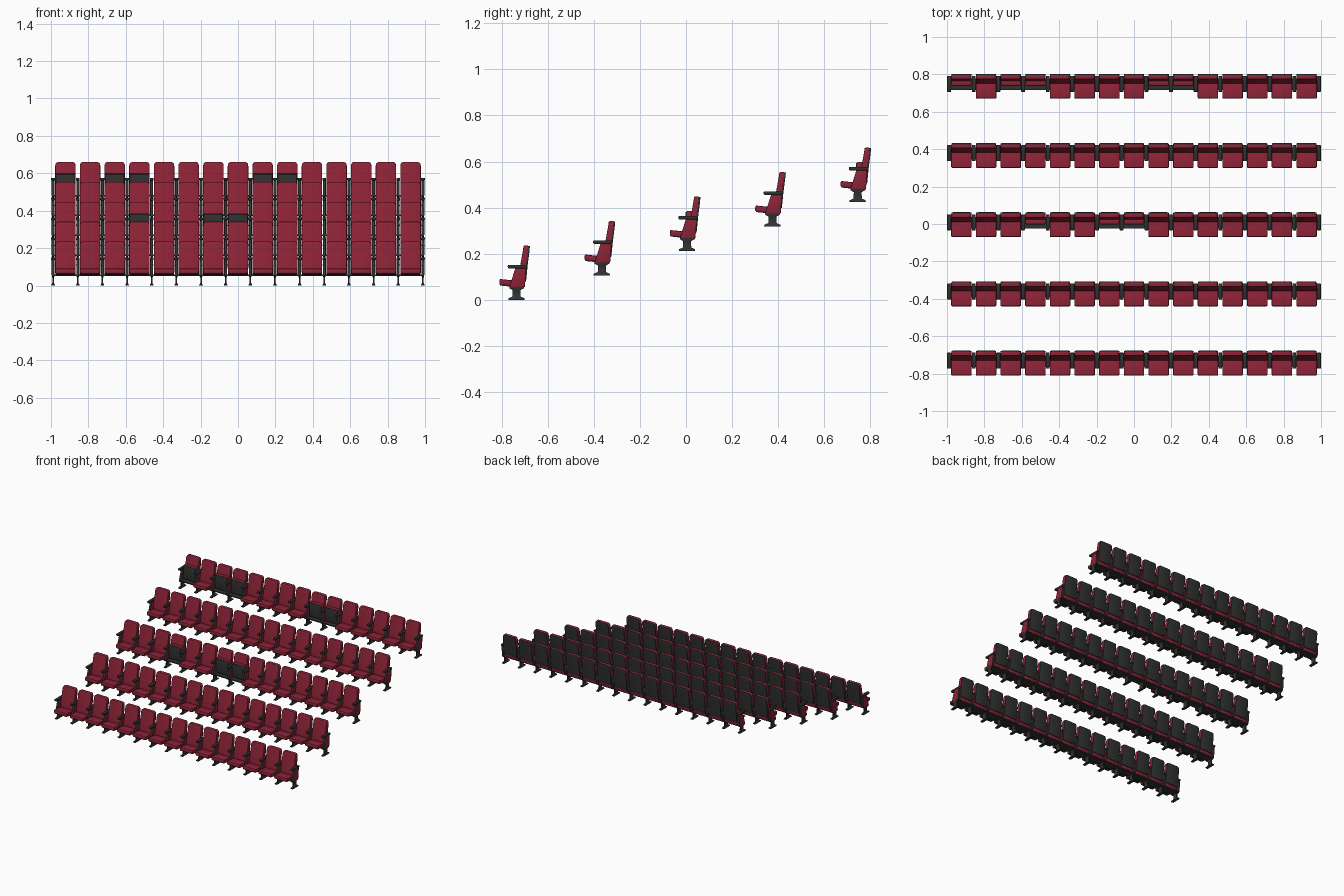
import bpy, bmesh, math
from mathutils import Matrix

if "Cube" in bpy.data.objects:
    bpy.data.objects.remove(bpy.data.objects["Cube"])

def material(name, rgb):
    m = bpy.data.materials.new(name)
    m.diffuse_color = (*rgb, 1)
    m.use_nodes = True
    m.node_tree.nodes["Principled BSDF"].inputs["Base Color"].default_value = m.diffuse_color
    return m

RED = material("red upholstery", (0.27, 0.017, 0.038))
DARK = material("dark plastic", (0.03, 0.031, 0.031))

def loft(name, rings, mat, bevel=0.0, side_mat=None):
    """Stack of rectangles (z, half width, front y, back y) skinned into a mesh."""
    bm = bmesh.new()
    loops = [[bm.verts.new(p) for p in ((-w, f, z), (w, f, z), (w, b, z), (-w, b, z))]
             for z, w, f, b in rings]
    for lo, hi in zip(loops, loops[1:]):
        for i in range(4):
            j = (i + 1) % 4
            bm.faces.new((lo[i], lo[j], hi[j], hi[i]))
    bm.faces.new(loops[0][::-1])
    bm.faces.new(loops[-1])
    bm.normal_update()
    if bevel:
        sharp = [e for e in bm.edges if e.calc_face_angle(0) > math.radians(40)]
        bmesh.ops.bevel(bm, geom=sharp, offset=bevel, segments=2, profile=0.5,
                        affect='EDGES', clamp_overlap=True)
    bm.normal_update()
    me = bpy.data.meshes.new(name)
    for f in bm.faces:
        f.smooth = True
        if side_mat and abs(f.normal.x) > 0.9:
            f.material_index = 1
    bm.to_mesh(me)
    bm.free()
    me.materials.append(mat)
    if side_mat:
        me.materials.append(side_mat)
    me.set_sharp_from_angle(angle=math.radians(35))
    return me

def place(me, x, y, z, tilt=0.0):
    ob = bpy.data.objects.new(me.name, me)
    ob.matrix_world = Matrix.Translation((x, y, z)) @ Matrix.Rotation(tilt, 4, 'X')
    bpy.context.collection.objects.link(ob)

# backrest: leaning cushion with rounded top, and thin shell behind it
cushion = loft("back_cushion", [
    (0.058, 0.054, 0.010, 0.040), (0.100, 0.055, 0.012, 0.042),
    (0.150, 0.055, 0.021, 0.047), (0.212, 0.055, 0.032, 0.055),
    (0.225, 0.053, 0.034, 0.056), (0.232, 0.048, 0.035, 0.057),
    (0.235, 0.041, 0.036, 0.057)], RED, 0.004)
shell = loft("back_shell", [
    (0.080, 0.052, 0.036, 0.046), (0.100, 0.054, 0.038, 0.048),
    (0.150, 0.054, 0.043, 0.053), (0.212, 0.054, 0.051, 0.061),
    (0.224, 0.052, 0.052, 0.062), (0.231, 0.047, 0.053, 0.063),
    (0.234, 0.040, 0.053, 0.063)], DARK, 0.002)

# seat: built around its hinge, cushion on a dark pan
seat = loft("seat_cushion", [(-0.010, 0.054, -0.100, 0.008),
                             (0.014, 0.055, -0.101, 0.008)], RED, 0.005)
pan = loft("seat_pan", [(-0.014, 0.050, -0.095, 0.006),
                        (-0.008, 0.053, -0.098, 0.007)], DARK, 0.001)

# stand between seats: foot and column, side panel, armrest
leg = loft("leg", [(0, 0.010, -0.031, 0.040), (0.007, 0.008, -0.030, 0.039),
                   (0.014, 0.004, -0.013, 0.023), (0.042, 0.004, -0.012, 0.022),
                   (0.050, 0.007, -0.026, 0.036), (0.058, 0.007, -0.027, 0.038)], DARK)
panel = loft("side_panel", [(0.056, 0.008, -0.026, 0.041),
                            (0.140, 0.008, 0.000, 0.047)], DARK, 0.0015, RED)
arm = loft("armrest", [(0.136, 0.009, -0.030, 0.050),
                       (0.142, 0.0105, -0.034, 0.052),
                       (0.151, 0.0105, -0.033, 0.052)], DARK, 0.003)
beam = loft("support_beam", [(0.052, 0.985, -0.024, 0.038),
                             (0.060, 0.985, -0.024, 0.038)], DARK)

# five stepped rows of fifteen seats, a few folded up
PITCH = 0.1318
FOLDED = {2: (3, 6, 7), 4: (0, 2, 3, 8, 9)}
for row in range(5):
    y, z = -0.74 + 0.37 * row, 0.1063 * row
    place(beam, 0, y, z)
    for i in range(16):
        x = (i - 7.5) * PITCH
        for part in (leg, panel, arm):
            place(part, x, y, z)
    for i in range(15):
        x = (i - 7) * PITCH
        place(cushion, x, y, z)
        place(shell, x, y, z)
        up = i in FOLDED.get(row, ())
        for part in (seat, pan):
            if up:
                place(part, x, y + 0.012, z + 0.073, math.radians(-90))
            else:
                place(part, x, y + 0.030, z + 0.066, math.radians(-6))
